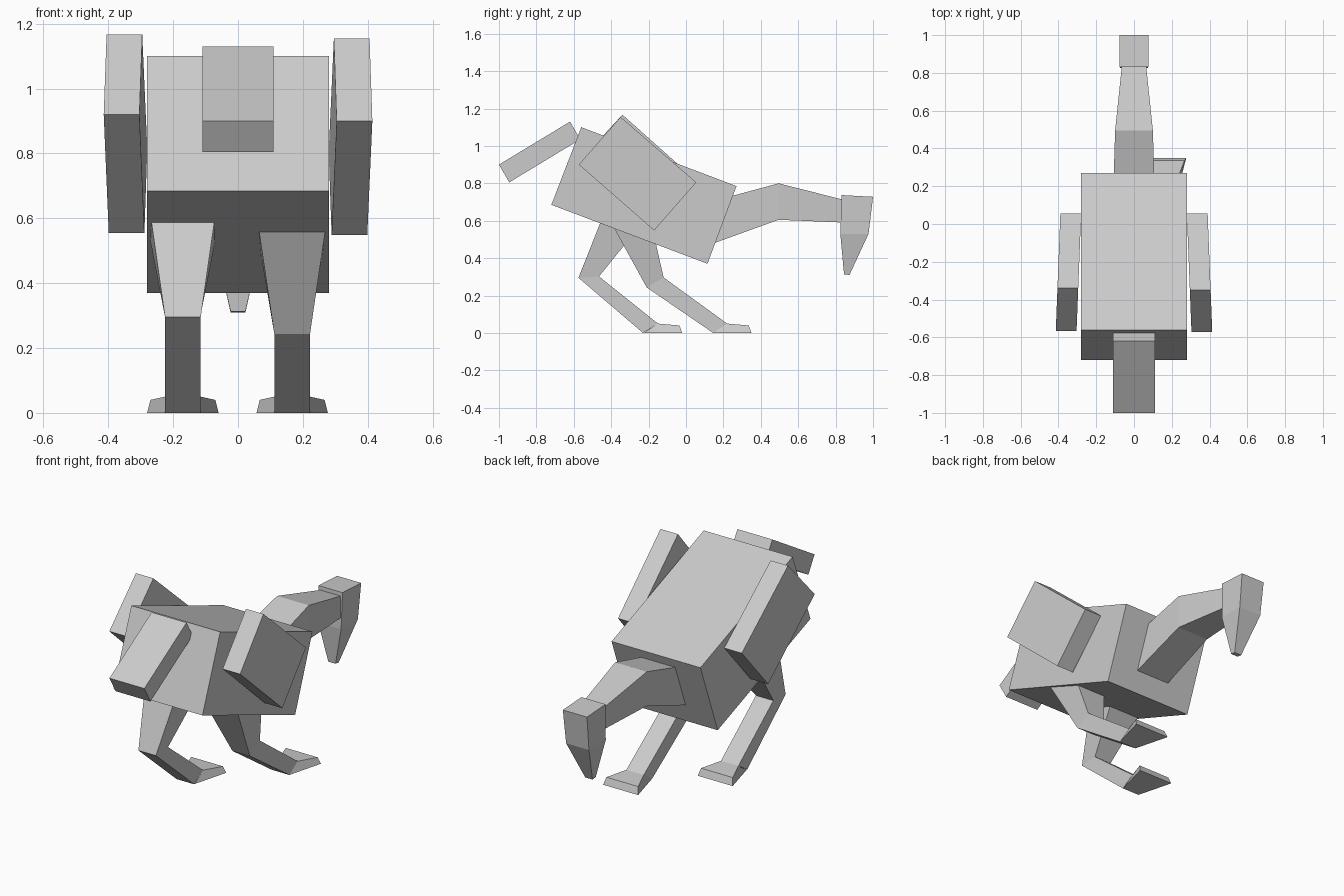
import bpy
import bmesh

old = bpy.data.objects.get("Cube")
if old:
    bpy.data.objects.remove(old, do_unlink=True)

GREY = (0.6, 0.6, 0.6, 1)
mat = bpy.data.materials.new("light grey")
mat.use_nodes = True
mat.diffuse_color = GREY
mat.node_tree.nodes["Principled BSDF"].inputs["Base Color"].default_value = GREY


def loft(name, stations, x=0.0, dy=0.0, skew=0.0):
    """Four-sided tube; a station is two side points (y, z, half width)."""
    bm = bmesh.new()
    rings = []
    for a, b in stations:
        ring = []
        for (y, z, w), s in ((a, -1), (a, 1), (b, 1), (b, -1)):
            ring.append(bm.verts.new((x + s * w + skew * y, y + dy, z)))
        rings.append(ring)
    for r, q in zip(rings, rings[1:]):
        for i in range(4):
            j = (i + 1) % 4
            bm.faces.new((r[i], r[j], q[j], q[i]))
    bm.faces.new(rings[0])
    bm.faces.new(rings[-1])
    bmesh.ops.recalc_face_normals(bm, faces=bm.faces)
    mesh = bpy.data.meshes.new(name)
    bm.to_mesh(mesh)
    bm.free()
    mesh.materials.append(mat)
    obj = bpy.data.objects.new(name, mesh)
    bpy.context.collection.objects.link(obj)
    return obj


def slab(name, corners, w, **kw):
    """Box of constant width from four side corners."""
    a, b, c, d = [(y, z, w) for y, z in corners]
    return loft(name, [(a, d), (b, c)], **kw)


# Torso and tail
slab("body", [(-0.56, 1.1), (0.27, 0.785), (0.115, 0.37), (-0.72, 0.685)], 0.28)
slab("tail", [(-1, 0.9), (-0.62, 1.13), (-0.565, 1.035), (-0.945, 0.805)], 0.11)

# Wings, splayed slightly outward to the rear
slab("right_wing", [(-0.34, 1.167), (0.055, 0.815), (-0.17, 0.555), (-0.567, 0.92)],
     0.055, x=-0.337, skew=0.039)
slab("left_wing", [(-0.35, 1.155), (0.055, 0.805), (-0.17, 0.548), (-0.573, 0.9)],
     0.055, x=0.337, skew=-0.039)

# Neck
loft("neck", [((0.23, 0.728, 0.108), (0.15, 0.48, 0.108)),
              ((0.495, 0.8, 0.1), (0.495, 0.605, 0.1)),
              ((0.85, 0.71, 0.063), (0.85, 0.59, 0.063))])

# Head and drooping beak
loft("head", [((0.832, 0.737, 0.076), (1.0, 0.728, 0.076)),
              ((0.825, 0.53, 0.072), (0.976, 0.53, 0.072)),
              ((0.845, 0.313, 0.023), (0.874, 0.31, 0.023))])

# Legs: one set further back than the other
loft("right_leg", [((-0.45, 0.61, 0.1), (-0.26, 0.555, 0.105)),
                   ((-0.575, 0.295, 0.055), (-0.465, 0.302, 0.055)),
                   ((-0.23, 0, 0.055), (-0.15, 0.05, 0.055))], x=-0.17)
loft("left_leg", [((-0.395, 0.58, 0.105), (-0.175, 0.54, 0.105)),
                  ((-0.21, 0.243, 0.055), (-0.12, 0.297, 0.055)),
                  ((0.145, 0, 0.055), (0.22, 0.05, 0.055))], x=0.167)

# Flared feet
for name, x, dy in (("right_foot", -0.17, -0.37), ("left_foot", 0.167, 0)):
    loft(name, [((0.145, 0, 0.055), (0.22, 0.05, 0.055)),
                ((0.35, 0, 0.11), (0.335, 0.04, 0.1))], x=x, dy=dy)
